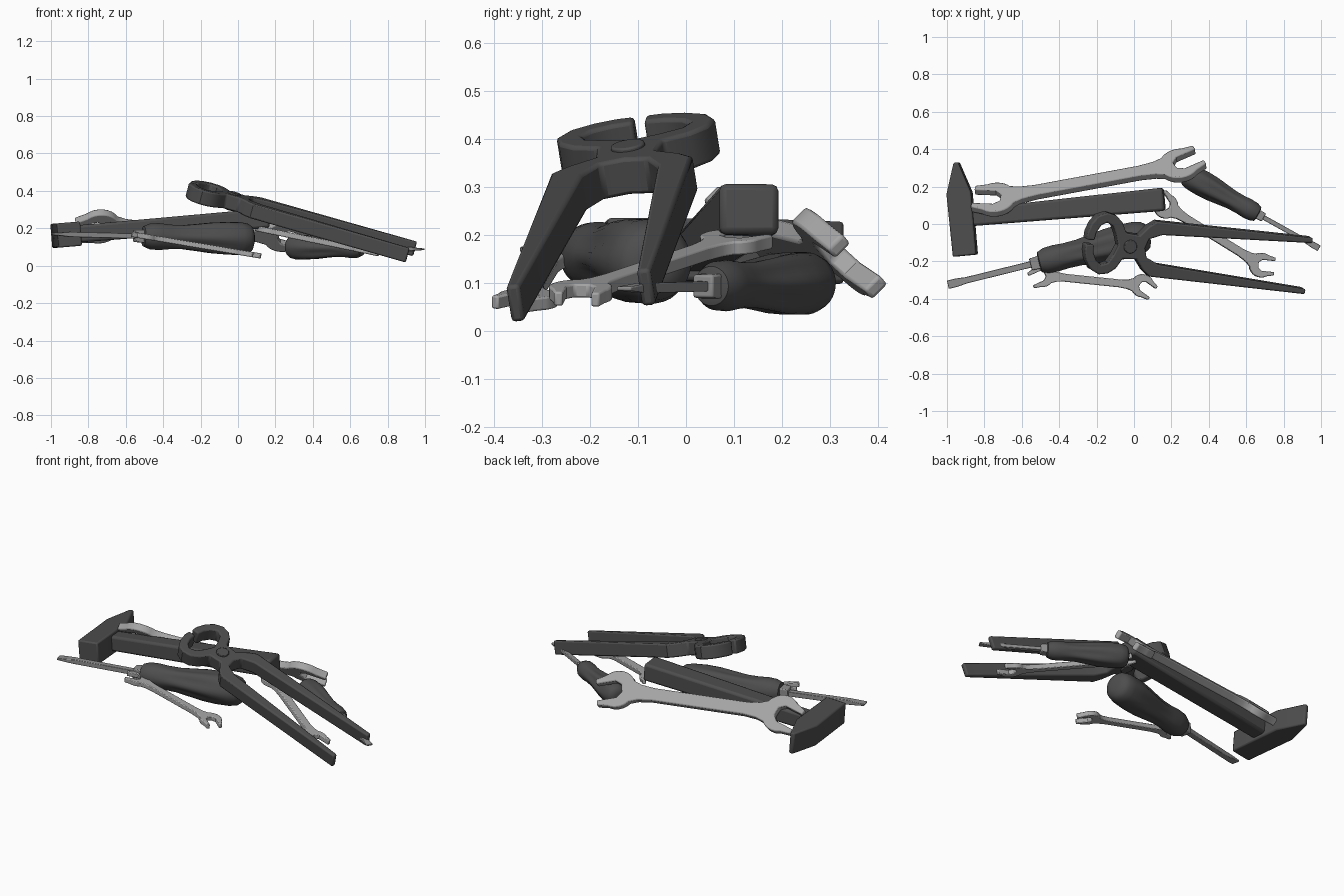
import bpy, bmesh
from math import cos, sin, pi, radians
from mathutils import Matrix, Vector

cube = bpy.data.objects.get("Cube")
if cube:
    bpy.data.objects.remove(cube)


def material(name, value):
    mat = bpy.data.materials.new(name)
    colour = (value, value, value, 1)
    mat.use_nodes = True
    mat.diffuse_color = colour
    bsdf = mat.node_tree.nodes["Principled BSDF"]
    bsdf.inputs["Base Color"].default_value = colour
    return mat


DARK = material("dark grey", 0.075)
LIGHT = material("light steel", 0.38)
SHAFT = material("shaft steel", 0.27)


def frame(origin, target, side):
    """Local X runs from origin to target, local Y leans towards side."""
    x = (Vector(target) - Vector(origin)).normalized()
    z = x.cross(Vector(side)).normalized()
    y = z.cross(x)
    m = Matrix((x, y, z)).transposed().to_4x4()
    m.translation = Vector(origin)
    return m


def finish(name, bm, matrix, mat, bevel=0.0):
    bm.transform(matrix)
    bmesh.ops.recalc_face_normals(bm, faces=bm.faces)
    mesh = bpy.data.meshes.new(name)
    bm.to_mesh(mesh)
    bm.free()
    mesh.materials.append(mat)
    ob = bpy.data.objects.new(name, mesh)
    bpy.context.collection.objects.link(ob)
    bpy.ops.object.select_all(action='DESELECT')
    ob.select_set(True)
    bpy.context.view_layer.objects.active = ob
    bpy.ops.object.shade_smooth_by_angle(angle=radians(35))
    if bevel:
        mod = ob.modifiers.new("soft edges", 'BEVEL')
        mod.width = bevel
        mod.segments = 2
        mod.limit_method = 'ANGLE'
        mod.angle_limit = radians(40)
    return ob


def slab(name, outline, thick, matrix, mat, bevel):
    """Flat outline extruded evenly to both sides of local z = 0."""
    bm = bmesh.new()
    face = bm.faces.new([bm.verts.new((x, y, -thick / 2)) for x, y in outline])
    geom = bmesh.ops.extrude_face_region(bm, geom=[face])["geom"]
    verts = [g for g in geom if isinstance(g, bmesh.types.BMVert)]
    bmesh.ops.translate(bm, verts=verts, vec=(0, 0, thick))
    return finish(name, bm, matrix, mat, bevel)


def loft(name, sections, matrix, mat, bevel=0.0):
    """Skin between closed rings of (x, y, z) points."""
    bm = bmesh.new()
    rings = [[bm.verts.new(p) for p in ring] for ring in sections]
    n = len(rings[0])
    for a, b in zip(rings, rings[1:]):
        for i in range(n):
            j = (i + 1) % n
            bm.faces.new((a[i], a[j], b[j], b[i]))
    bm.faces.new(rings[0])
    bm.faces.new(rings[-1])
    return finish(name, bm, matrix, mat, bevel)


def ring(x, ry, rz, n, flute=0.0, turn=0.0):
    pts = []
    for i in range(n):
        t = 2 * pi * i / n + turn
        k = 1 + flute * cos(6 * t)
        pts.append((x, ry * k * cos(t), rz * k * sin(t)))
    return pts


def box_ring(x, hy, hz):
    return [(x, -hy, -hz), (x, hy, -hz), (x, hy, hz), (x, -hy, hz)]


# Hammer
hammer = frame((-0.92, 0.03, 0.165), (0.165, 0.133, 0.255), (0, 1, 0))
head = [(-0.063, -0.2), (0.063, -0.2), (0.066, 0.135),
        (0.012, 0.3), (-0.012, 0.3), (-0.066, 0.135)]
slab("hammer_head", head, 0.13, hammer, DARK, 0.008)
loft("hammer_handle", [box_ring(0.05, 0.046, 0.046), box_ring(1.09, 0.062, 0.053)],
     hammer, DARK, 0.014)

# Pincers: one half of the outline, mirrored across the long axis
pincers = frame((-0.03, -0.115, 0.345), (0.927, -0.22, 0.073), (0, 0.28, 0.045))
half = [(0.085, 0), (0.1, 0.05), (0.17, 0.08), (1.0, 0.125), (1.0, 0.153),
        (0.13, 0.15), (0.09, 0.12), (0.045, 0.065), (-0.03, 0.07),
        (-0.06, 0.125), (-0.1, 0.158), (-0.15, 0.168), (-0.2, 0.145),
        (-0.23, 0.1), (-0.245, 0.05), (-0.245, 0.012), (-0.2, 0.012),
        (-0.195, 0.055), (-0.175, 0.095), (-0.145, 0.115), (-0.11, 0.1),
        (-0.085, 0.055), (-0.065, 0)]
outline = half + [(x, -y) for x, y in reversed(half[1:-1])]
slab("pincers_body", outline, 0.08, pincers, DARK, 0.008)
rivet = [(0.036 * cos(pi * i / 12), 0.036 * sin(pi * i / 12)) for i in range(24)]
slab("pincers_rivet", rivet, 0.096, pincers, DARK, 0.004)


# Wrenches
def jaw(length, r, w, tilt):
    """Outline of the +x end, from the lower shaft edge to the upper one."""
    cx = length / 2
    a = radians(tilt)
    pts = [(cx - r * 2.0, -w / 2), (cx - r * 1.25, -w * 0.62)]
    start, stop = radians(-145), a - radians(58)
    pts += [(cx + r * cos(t), r * sin(t))
            for t in [start + (stop - start) * i / 8 for i in range(9)]]
    notch = [(1.1, -0.72), (1.1, -0.45), (0.05, -0.45), (-0.25, -0.22),
             (-0.25, 0.22), (0.05, 0.45), (1.1, 0.45), (1.1, 0.72)]
    pts += [(cx + r * (u * cos(a) - v * sin(a)), r * (u * sin(a) + v * cos(a)))
            for u, v in notch]
    start, stop = a + radians(58), radians(145)
    pts += [(cx + r * cos(t), r * sin(t))
            for t in [start + (stop - start) * i / 8 for i in range(9)]]
    return pts + [(cx - r * 1.25, w * 0.62), (cx - r * 2.0, w / 2)]


def wrench(name, p, q, side, r, w, thick, tilt):
    p, q = Vector(p), Vector(q)
    end = jaw((q - p).length, r, w, tilt)
    outline = end + [(-x, y) for x, y in reversed(end)]
    slab(name, outline, thick, frame((p + q) / 2, q, side), LIGHT, thick * 0.15)


wrench("large_wrench", (-0.74, 0.13, 0.21), (0.245, 0.312, 0.165),
       (0, 0.7, -0.7), 0.11, 0.075, 0.045, 18)
wrench("front_small_wrench", (-0.49, -0.275, 0.155), (0.045, -0.33, 0.065),
       (0, 1, 0), 0.062, 0.042, 0.028, -30)
wrench("middle_small_wrench", (0.17, 0.095, 0.185), (0.68, -0.22, 0.08),
       (0, 1, 0), 0.066, 0.045, 0.03, 25)


# Screwdrivers: blade tip at local x = 0
def screwdriver(name, tip, butt, scale):
    m = frame(tip, butt, (0, 1, 0)) @ Matrix.Scale(scale, 4)
    q = pi / 4
    blade = [ring(0, 0.032, 0.008, 4, 0, q), ring(0.05, 0.032, 0.013, 4, 0, q),
             ring(0.1, 0.024, 0.02, 4, 0, q), ring(0.48, 0.024, 0.02, 4, 0, q)]
    loft(name + "_shaft", blade, m, SHAFT, 0.003)
    loft(name + "_collar", [box_ring(0.455, 0.032, 0.032), box_ring(0.53, 0.036, 0.036)],
         m, SHAFT, 0.005)
    # distance along the axis, radius, depth of the grip flutes
    grip = [(0.5, 0.04, 0), (0.505, 0.055, 0), (0.54, 0.069, 0), (0.59, 0.072, 0),
            (0.65, 0.067, 0.02), (0.72, 0.066, 0.06), (0.8, 0.074, 0.08),
            (0.88, 0.084, 0.07), (0.96, 0.09, 0.04), (1.04, 0.089, 0.01),
            (1.08, 0.08, 0), (1.1, 0.064, 0), (1.11, 0.035, 0)]
    loft(name + "_grip", [ring(x, r, r, 36, f) for x, r, f in grip], m, DARK)


screwdriver("large_screwdriver", (-0.995, -0.325, 0.17), (0.08, -0.06, 0.143), 1.0)
screwdriver("small_screwdriver", (0.99, -0.13, 0.088), (0.27, 0.27, 0.1), 0.745)
